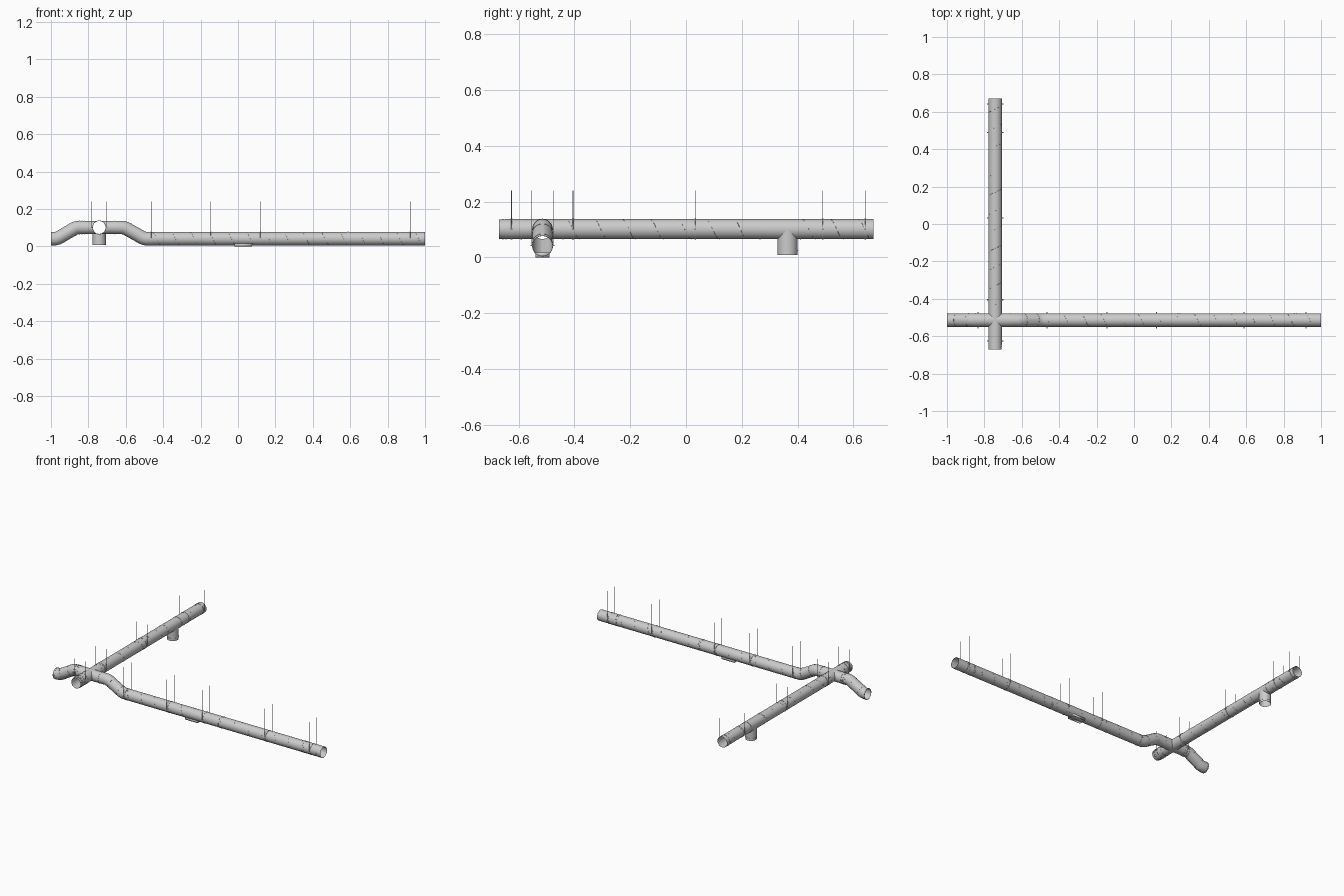
import bpy, bmesh, math
from mathutils import Vector as V

if "Cube" in bpy.data.objects:
    bpy.data.objects.remove(bpy.data.objects["Cube"])

R, WALL, SEG = 0.0358, 0.0008, 48
X0, Y0, ZL, ZH = -0.742, -0.514, 0.041, 0.101   # cross centre, low and high duct axis
EX, EY, EZ = V((1, 0, 0)), V((0, 1, 0)), V((0, 0, 1))


def add_object(name, bm):
    bmesh.ops.remove_doubles(bm, verts=bm.verts, dist=1e-6)
    bmesh.ops.recalc_face_normals(bm, faces=bm.faces)
    me = bpy.data.meshes.new(name)
    bm.to_mesh(me)
    bm.free()
    ob = bpy.data.objects.new(name, me)
    bpy.context.collection.objects.link(ob)
    bpy.context.view_layer.objects.active = ob
    ob.select_set(True)
    bpy.ops.object.shade_smooth_by_angle(angle=math.radians(14))
    ob.select_set(False)
    return ob


def circle_frame(d):
    a = EZ if abs(d.z) < 0.9 else EX
    a = (a - d * a.dot(d)).normalized()
    return a, d.cross(a)


def offsets(d, r):
    a, b = circle_frame(d)
    return [a * (r * math.cos(2 * math.pi * i / SEG)) + b * (r * math.sin(2 * math.pi * i / SEG))
            for i in range(SEG)]


def loft(bm, outer, inner):
    # thin-walled sleeve with rims at both ends
    loop = outer + inner[::-1]
    rings = [[bm.verts.new(p) for p in ring] for ring in loop]
    for k in range(len(rings)):
        a, b = rings[k], rings[(k + 1) % len(rings)]
        for i in range(SEG):
            j = (i + 1) % SEG
            bm.faces.new((a[i], a[j], b[j], b[i]))


def path_rings(path, r):
    # rings lie in the mitre plane at each bend
    out = []
    n = len(path)
    for k, p in enumerate(path):
        d0 = (path[k] - path[k - 1]).normalized() if k else (path[1] - path[0]).normalized()
        d1 = (path[k + 1] - path[k]).normalized() if k < n - 1 else d0
        m = (d0 + d1).normalized()
        ring = []
        for o in offsets(d0, r):
            ring.append(p + o - d0 * (o.dot(m) / d0.dot(m)))
        out.append(ring)
    return out


def pipe(name, path, r=R, wall=WALL):
    bm = bmesh.new()
    path = [V(p) for p in path]
    loft(bm, path_rings(path, r), path_rings(path, r - wall))
    return add_object(name, bm)


def junction(name, c, arms):
    # arms: (direction, length, neighbouring open directions)
    bm = bmesh.new()
    for d, length, sides in arms:
        shells = []
        for r in (R, R - WALL):
            offs = offsets(d, r)
            start = [c + o + d * max([0] + [o.dot(s) for s in sides]) for o in offs]
            shells.append([start, [c + o + d * length for o in offs]])
        loft(bm, *shells)
    return add_object(name, bm)


def collar(name, c, d, width=0.005, r=R + 0.0011):
    c, d = V(c), V(d).normalized()
    return pipe(name, [c - d * width / 2, c + d * width / 2], r, 0.0018)


def hanger(name, c, d):
    # strap around the duct with a threaded rod on each side
    c = V(c)
    collar(name + "_strap", c, d, 0.006, R + 0.0016)
    side = d.cross(EZ)
    bm = bmesh.new()
    for s in (-1, 1):
        p = c + side * (0.0405 * s)
        res = bmesh.ops.create_cone(bm, cap_ends=True, segments=8, radius1=0.0012, radius2=0.0012,
                                    depth=0.24 - c.z)
        bmesh.ops.translate(bm, verts=res["verts"], vec=V((p.x, p.y, (0.24 + c.z) / 2)))
        res = bmesh.ops.create_cube(bm, size=1)
        bmesh.ops.scale(bm, verts=res["verts"], vec=V((0.006, 0.006, 0.003)))
        bmesh.ops.translate(bm, verts=res["verts"], vec=V((p.x, p.y, c.z + 0.001)))
    add_object(name + "_rods", bm)


def spiral_seam(name, a, b, pitch=0.1):
    a, b = V(a), V(b)
    length = (b - a).length
    d = (b - a).normalized()
    u, w = circle_frame(d)
    n = int(length / pitch * 36)
    cu = bpy.data.curves.new(name, "CURVE")
    cu.dimensions = "3D"
    cu.bevel_depth = 0.0005
    cu.bevel_resolution = 0
    sp = cu.splines.new("POLY")
    sp.points.add(n)
    for i in range(n + 1):
        t = length * i / n
        ang = 2 * math.pi * t / pitch
        p = a + d * t + (u * math.cos(ang) + w * math.sin(ang)) * R
        sp.points[i].co = (*p, 1)
    bpy.context.collection.objects.link(bpy.data.objects.new(name, cu))


# straight runs
pipe("main_duct", [(-0.47, Y0, ZL), (1, Y0, ZL)])
pipe("branch_duct_middle", [(X0, -0.44, ZH), (X0, 0.265, ZH)])
pipe("branch_duct_back", [(X0, 0.41, ZH), (X0, 0.672, ZH)])
pipe("branch_duct_front", [(X0, -0.59, ZH), (X0, -0.648, ZH)])
pipe("branch_end_nipple", [(X0, -0.64, ZH), (X0, -0.67, ZH)], R - 0.001)
spiral_seam("main_seam", (-0.46, Y0, ZL), (0.99, Y0, ZL))
spiral_seam("branch_seam_middle", (X0, -0.43, ZH), (X0, 0.26, ZH))
spiral_seam("branch_seam_back", (X0, 0.415, ZH), (X0, 0.665, ZH))

# offset bends: two-step mitred elbows rising over the crossing
k = 0.018


def offset_path(x_low_end, xl, xh, x_high_end):
    s = 1 if xh > xl else -1
    u = V((xh - xl, 0, ZH - ZL)).normalized()
    lo, hi = V((xl, Y0, ZL)), V((xh, Y0, ZH))
    return [V((x_low_end, Y0, ZL)), lo - EX * s * k * 0.5, lo + u * k * 0.5,
            hi - u * k * 0.5, hi + EX * s * k * 0.5, V((x_high_end, Y0, ZH))]


for name, args in (("left", (-1, -0.968, -0.864, -0.822)), ("right", (-0.47, -0.501, -0.608, -0.662))):
    path = offset_path(*args)
    pipe(name + "_offset_bend", path)
    for i, t in enumerate((0.15, 0.85)):
        collar(f"{name}_bend_collar_{i}", path[2].lerp(path[3], t), path[3] - path[2], 0.003)

# cross fitting and tee fitting
c = V((X0, Y0, ZH))
junction("cross_fitting", c, [(EX, 0.08, [EY, -EY]), (-EX, 0.08, [EY, -EY]),
                              (EY, 0.074, [EX, -EX]), (-EY, 0.076, [EX, -EX])])
t = V((X0, 0.364, ZH))
junction("tee_fitting", t, [(EY, 0.046, [-EZ]), (-EY, 0.099, [-EZ]), (-EZ, 0.093, [EY, -EY])])
collar("tee_rim", (X0, 0.364, 0.024), EZ, 0.003)

# joint collars
for i, x in enumerate((-0.467, 0.235, 0.247, 0.858, 0.869)):
    collar(f"main_collar_{i}", (x, Y0, ZL), EX)
collar("left_end_collar", (-0.994, Y0, ZL), EX)
for i, x in enumerate((-0.848, -0.82, -0.662)):
    collar(f"raised_collar_{i}", (x, Y0, ZH), EX, 0.004)
for i, y in enumerate((-0.655, -0.645, -0.59, -0.44, 0.265, 0.41)):
    collar(f"branch_collar_{i}", (X0, y, ZH), EY, 0.004)

# hangers
for i, x in enumerate((-0.465, -0.145, 0.12, 0.588, 0.92)):
    hanger(f"main_hanger_{i}", (x, Y0, ZL), EX)
hanger("raised_hanger", (-0.834, Y0, ZH), EX)
for i, y in enumerate((-0.625, -0.405, 0.033, 0.49, 0.642)):
    hanger(f"branch_hanger_{i}", (X0, y, ZH), EY)

# rectangular outlet under the main duct
bm = bmesh.new()
bmesh.ops.create_cube(bm, size=1)
bmesh.ops.delete(bm, geom=[f for f in bm.faces if abs(f.normal.z) > 0.9], context="FACES_ONLY")
for v in bm.verts:
    v.co = V((0.028 + v.co.x * 0.095, Y0 + v.co.y * 0.05, 0.0085 + v.co.z * 0.017))
outlet = add_object("bottom_outlet", bm)
mod = outlet.modifiers.new("wall", "SOLIDIFY")
mod.thickness = 0.0012
